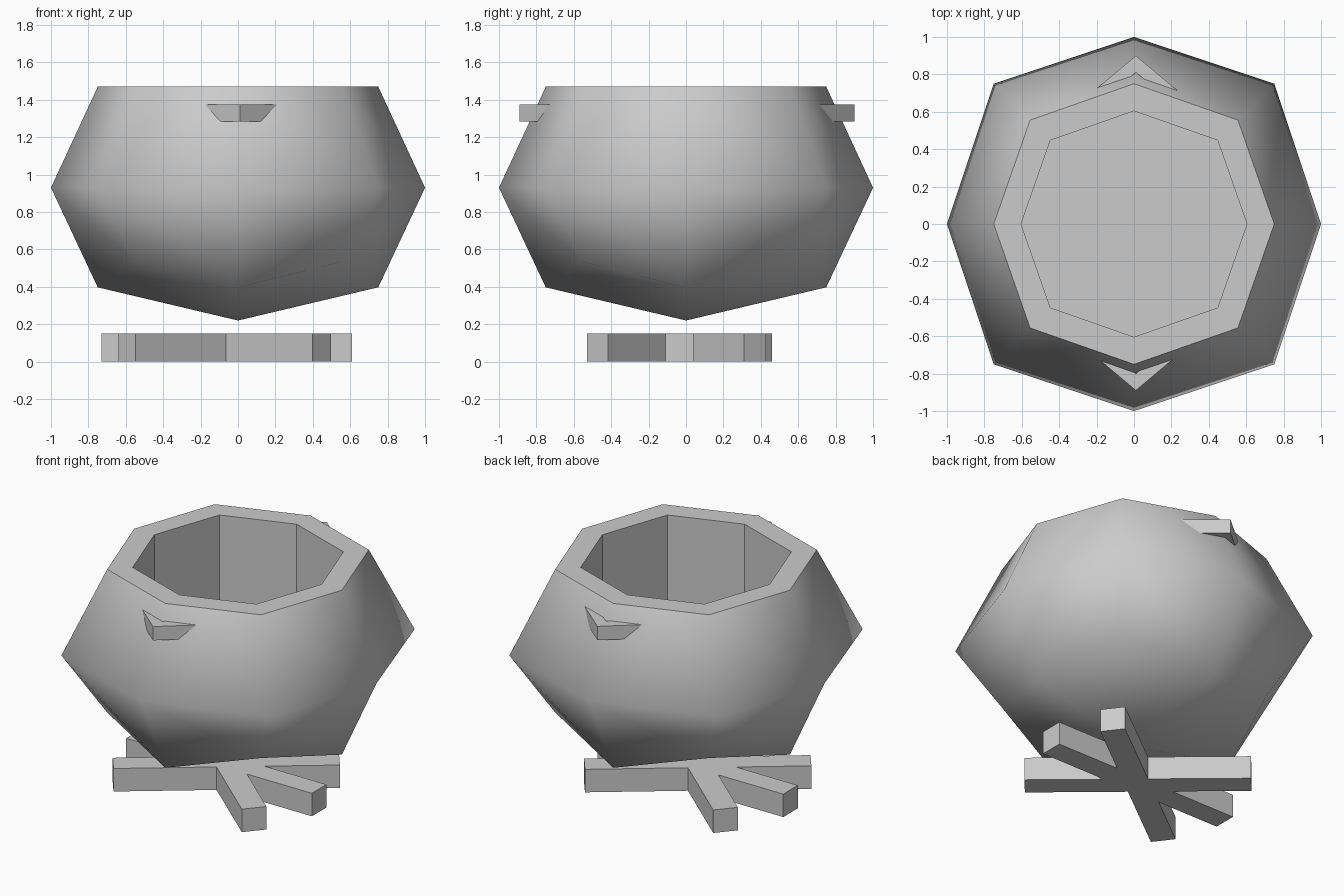
import bpy, bmesh
from math import sin, cos, radians

if "Cube" in bpy.data.objects:
    bpy.data.objects.remove(bpy.data.objects["Cube"])


def add_object(name, bm):
    bmesh.ops.recalc_face_normals(bm, faces=bm.faces[:])
    mesh = bpy.data.meshes.new(name)
    bm.to_mesh(mesh)
    bm.free()
    obj = bpy.data.objects.new(name, mesh)
    bpy.context.collection.objects.link(obj)
    return obj


def prism(name, outline, z0, z1):
    bm = bmesh.new()
    face = bm.faces.new([bm.verts.new((x, y, z0)) for x, y in outline])
    top = bmesh.ops.extrude_face_region(bm, geom=[face])["geom"]
    bmesh.ops.translate(bm, vec=(0, 0, z1 - z0),
                        verts=[v for v in top if isinstance(v, bmesh.types.BMVert)])
    if face.is_valid is False or face not in bm.faces[:]:
        bm.faces.new([v for v in bm.verts if abs(v.co.z - z0) < 1e-6])
    return add_object(name, bm)


def extrude_ring(bm, edges, scale, dz):
    geom = bmesh.ops.extrude_edge_only(bm, edges=edges)["geom"]
    for v in geom:
        if isinstance(v, bmesh.types.BMVert):
            v.co.x *= scale
            v.co.y *= scale
            v.co.z += dz
    return [e for e in geom if isinstance(e, bmesh.types.BMEdge)]


# Pot: a cube rounded by one subdivision, with a flat open top
MID, RZ, RIM = 0.93, 0.71, 1.47
bm = bmesh.new()
bmesh.ops.create_cube(bm, size=2)
bmesh.ops.subdivide_edges(bm, edges=bm.edges[:], cuts=1, use_grid_fill=True)
factor = {1: 1.0, 2: 0.75, 3: 5 / 9}
for v in bm.verts:
    is_top = v.co.z > 0.5
    v.co *= factor[sum(abs(c) > 0.5 for c in v.co)]
    v.co.z = RIM if is_top else MID + RZ * v.co.z
lid = [v for v in bm.verts if v.co.z > 1.4 and v.co.xy.length < 0.01]
bmesh.ops.delete(bm, geom=lid, context='VERTS')
for f in bm.faces:
    f.smooth = True
outer = set(bm.faces)

# Pot rim, inner wall and floor, all flat shaded
ring = [e for e in bm.edges if e.is_boundary]
ring = extrude_ring(bm, ring, 0.805, 0)
ring = extrude_ring(bm, ring, 1, -0.87)
bmesh.ops.contextual_create(bm, geom=ring)
for f in bm.faces:
    f.smooth = f in outer
add_object("pot", bm)

# Handles: bent bars sunk into the pot wall
for name, s, tip in (("front_handle", -1, 0.89), ("back_handle", 1, 0.90)):
    pts = [(0.01, tip), (0.26, tip - 0.21), (0.21, tip - 0.25),
           (0.01, tip - 0.09), (-0.19, tip - 0.25), (-0.24, tip - 0.21)]
    prism(name, [(x, s * y) for x, y in pts], 1.285, 1.375)

# Firewood: three crossed square logs merged into one star outline
CX, CY, HALF, W = -0.06, -0.035, 0.67, 0.075
angles = [radians(a) for a in (-40.8, 0, 37.1, 139.2, 180, 217.1)]
star = []
for i, a in enumerate(angles):
    for side in (-W, W):
        star.append((CX + HALF * cos(a) - side * sin(a),
                     CY + HALF * sin(a) + side * cos(a)))
    b = angles[i + 1] if i < 5 else angles[0] + radians(360)
    r, m = W / sin((b - a) / 2), (a + b) / 2
    star.append((CX + r * cos(m), CY + r * sin(m)))
prism("firewood", star, 0, 0.15)
